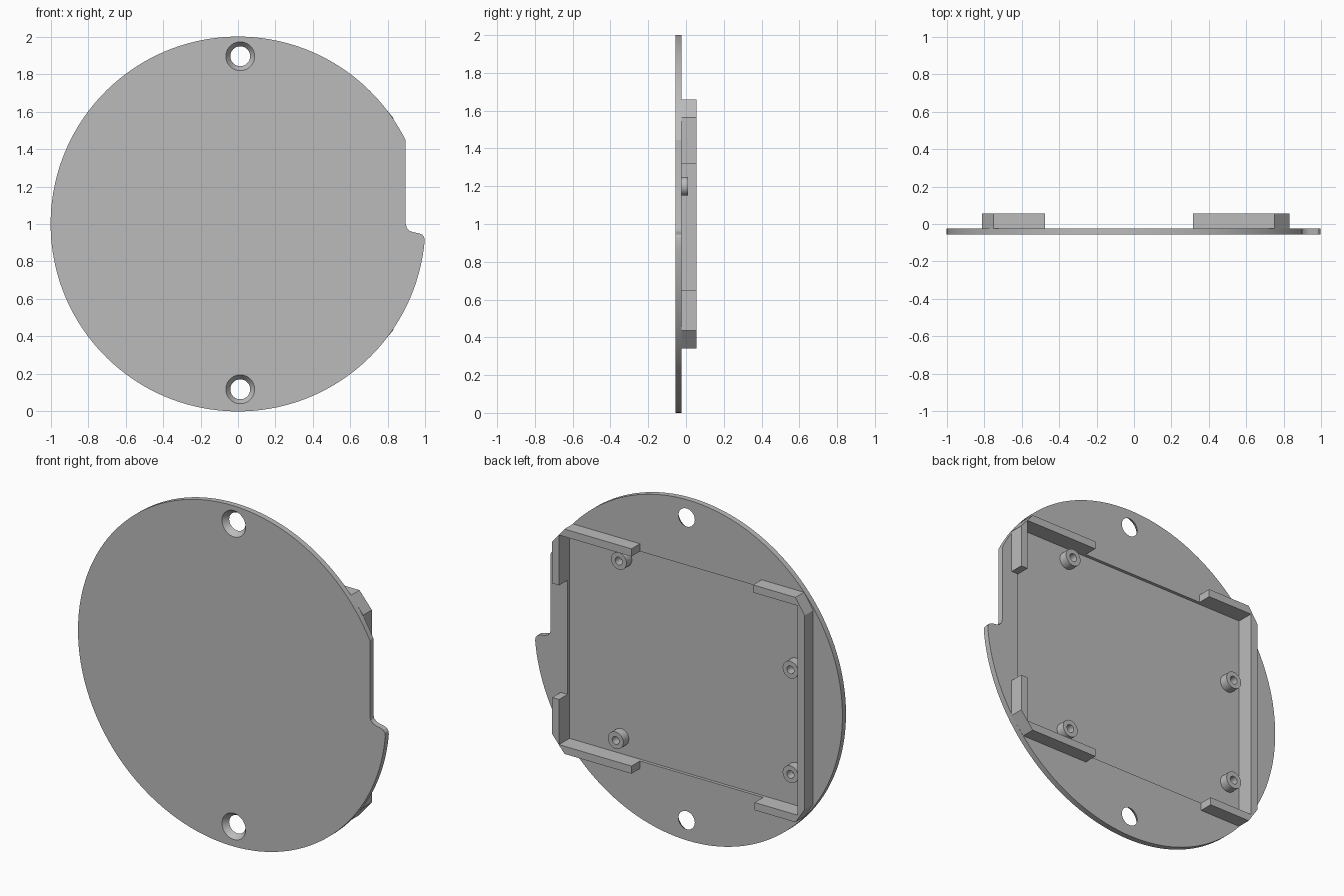
import bpy, bmesh, math
from mathutils import Matrix

if "Cube" in bpy.data.objects:
    bpy.data.objects.remove(bpy.data.objects["Cube"])

FRONT, DECK, FLOOR, BACK = -0.056, -0.023, -0.041, 0.056
BOSS_TOP = 0.01

grey = bpy.data.materials.new("plain grey")
grey.use_nodes = True
grey.diffuse_color = (0.5, 0.5, 0.5, 1)
grey.node_tree.nodes["Principled BSDF"].inputs["Base Color"].default_value = (0.5, 0.5, 0.5, 1)


def finish(name, bm):
    bmesh.ops.recalc_face_normals(bm, faces=bm.faces)
    mesh = bpy.data.meshes.new(name)
    bm.to_mesh(mesh)
    bm.free()
    mesh.materials.append(grey)
    obj = bpy.data.objects.new(name, mesh)
    bpy.context.collection.objects.link(obj)
    return obj


def prism(name, outline, y0, y1):
    """Extrude an (x, z) outline from y0 to y1."""
    bm = bmesh.new()
    face = bm.faces.new([bm.verts.new((x, y0, z)) for x, z in outline])
    new = bmesh.ops.extrude_face_region(bm, geom=[face])["geom"]
    bmesh.ops.translate(bm, vec=(0, y1 - y0, 0),
                        verts=[v for v in new if isinstance(v, bmesh.types.BMVert)])
    return finish(name, bm)


def cone(name, x, z, y0, y1, r0, r1):
    """Round peg along y, radius r0 at y0 and r1 at y1."""
    bm = bmesh.new()
    bmesh.ops.create_cone(bm, cap_ends=True, segments=40, radius1=r0, radius2=r1, depth=y1 - y0)
    bm.transform(Matrix.Translation((x, (y0 + y1) / 2, z)) @ Matrix.Rotation(-math.pi / 2, 4, "X"))
    return finish(name, bm)


def activate(obj):
    bpy.ops.object.select_all(action="DESELECT")
    obj.select_set(True)
    bpy.context.view_layer.objects.active = obj


def cut(obj, cutter):
    activate(obj)
    mod = obj.modifiers.new("cut", "BOOLEAN")
    mod.operation, mod.solver, mod.object = "DIFFERENCE", "EXACT", cutter
    bpy.ops.object.modifier_apply(modifier=mod.name)
    bpy.data.objects.remove(cutter)


def smooth(obj):
    activate(obj)
    bpy.ops.object.shade_smooth_by_angle(angle=math.radians(25))


# Round plate with a flat edge and a rounded step on its left side
start, end, steps = math.asin(0.446), 2 * math.pi - 0.09, 140
outline = []
for i in range(steps + 1):
    a = start + (end - start) * i / steps
    outline.append((math.cos(a), 1 + math.sin(a)))
outline += [(0.993, 0.93), (0.983, 0.943), (0.967, 0.95), (0.935, 0.956),
            (0.915, 0.964), (0.901, 0.978), (0.895, 1.0)]
plate = prism("round_plate", outline, FRONT, DECK)

# Shallow rectangular pocket in the back
X0, X1, Z0, Z1 = -0.765, 0.785, 0.385, 1.615
cut(plate, prism("pocket_cutter", [(X0, Z0), (X1, Z0), (X1, Z1), (X0, Z1)], FLOOR, BACK))

# Countersunk screw holes, widening towards the front
slope = (0.077 - 0.053) / (DECK - FRONT)
for z in (0.118, 1.895):
    cut(plate, cone("hole_cutter", 0.012, z, FRONT - 0.01, DECK + 0.01,
                    0.077 + 0.01 * slope, 0.053 - 0.01 * slope))
smooth(plate)

# Retaining walls with clipped outer corners
prism("right_wall", [
    (-0.475, 1.66), (-0.75, 1.66), (-0.81, 1.57), (-0.81, 0.43), (-0.75, 0.34), (-0.485, 0.34),
    (-0.485, Z0), (X0, Z0), (X0, Z1), (-0.475, Z1)], DECK, BACK)
for name, s, gap_end in (("upper_left_wall", 1, 1.32), ("lower_left_wall", -1, 0.65)):
    inner = 1 + s * (Z1 - 1)
    prism(name, [(0.315, 1 + s * 0.66), (0.75, 1 + s * 0.66), (0.83, 1 + s * 0.565),
                 (0.83, gap_end), (X1, gap_end), (X1, inner), (0.315, inner)], DECK, BACK)

# Hollow mounting posts
for i, (x, z) in enumerate([(0.43, 1.54), (0.45, 0.482), (-0.685, 1.2), (-0.685, 0.586)]):
    post = cone(f"mounting_post_{i + 1}", x, z, FLOOR, BOSS_TOP, 0.05, 0.05)
    cut(post, cone("bore_cutter", x, z, FLOOR + 0.002, BOSS_TOP + 0.02, 0.023, 0.023))
    smooth(post)
